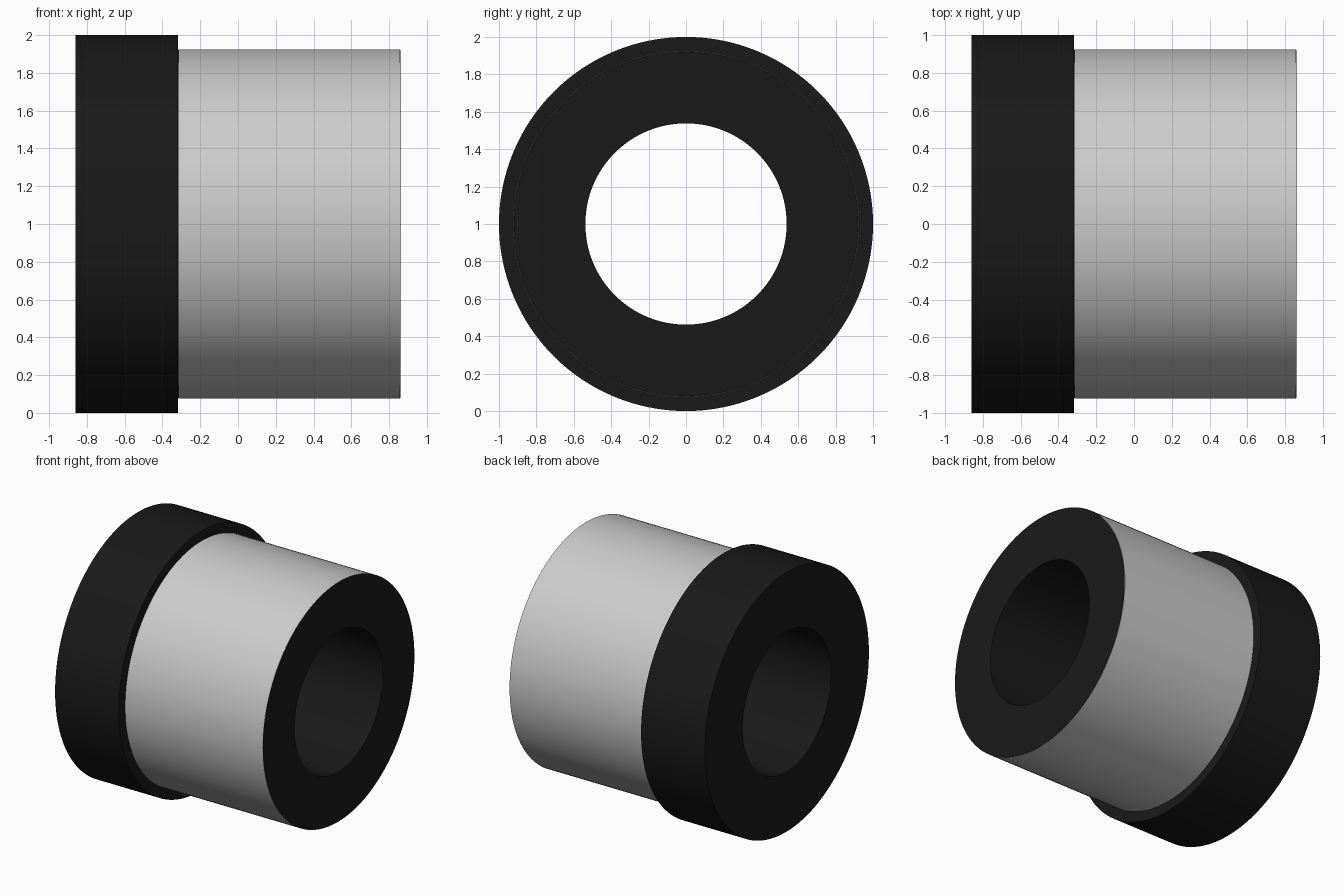
import bpy, bmesh
from math import cos, sin, tau, radians

if "Cube" in bpy.data.objects:
    bpy.data.objects.remove(bpy.data.objects["Cube"])

SIDES = 128
CENTRE_Z = 1.0


def lathe(name, profile, material=None):
    """Revolve a closed (x, radius) profile around the lengthwise axis."""
    bm = bmesh.new()
    rings = [[bm.verts.new((x, r * cos(tau * i / SIDES), CENTRE_Z + r * sin(tau * i / SIDES)))
              for i in range(SIDES)] for x, r in profile]
    for a, b in zip(rings, rings[1:] + rings[:1]):
        for i in range(SIDES):
            j = (i + 1) % SIDES
            bm.faces.new((a[i], a[j], b[j], b[i]))
    bmesh.ops.recalc_face_normals(bm, faces=bm.faces)
    mesh = bpy.data.meshes.new(name)
    bm.to_mesh(mesh)
    bm.free()
    if material:
        mesh.materials.append(material)
    obj = bpy.data.objects.new(name, mesh)
    bpy.context.collection.objects.link(obj)
    bpy.ops.object.select_all(action='DESELECT')
    obj.select_set(True)
    bpy.context.view_layer.objects.active = obj
    bpy.ops.object.shade_smooth_by_angle(angle=radians(30))
    return obj


black = bpy.data.materials.new("black_rubber")
black.diffuse_color = (0.01, 0.01, 0.01, 1)
black.use_nodes = True
black.node_tree.nodes["Principled BSDF"].inputs["Base Color"].default_value = black.diffuse_color

# Rubber core: wide flange on the left, straight bore right through
lathe("rubber_bush", [(-0.86, 0.538), (-0.86, 1.0), (-0.317, 1.0), (-0.317, 0.921),
                      (0.859, 0.921), (0.859, 0.538)], black)

# Thin grey sleeve wrapped around the body
lathe("outer_sleeve", [(-0.316, 0.922), (-0.316, 0.924), (0.858, 0.924), (0.858, 0.922)])
